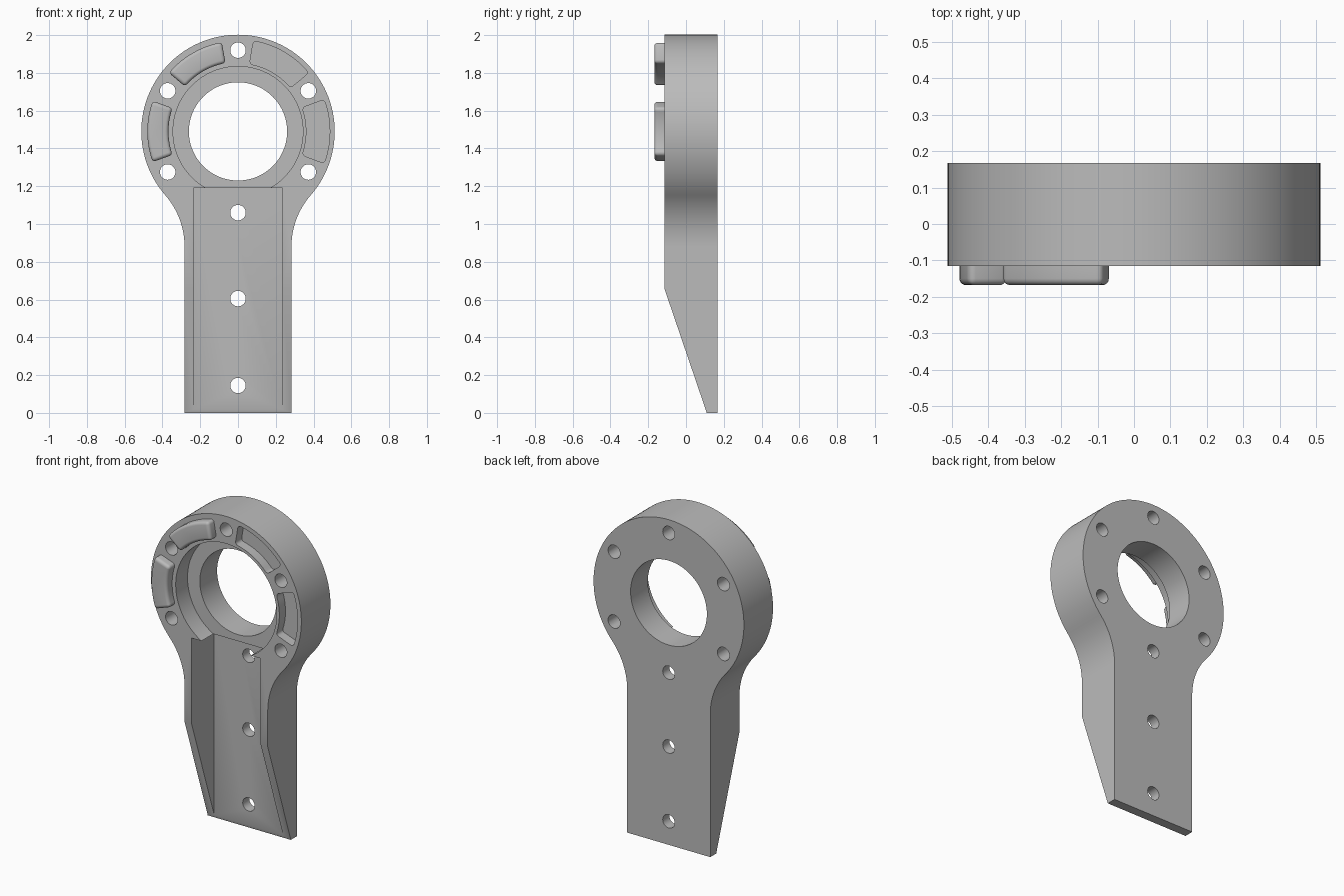
import bpy, bmesh
from math import sin, cos, radians, atan2, hypot, pi
from mathutils import Vector

if "Cube" in bpy.data.objects:
    bpy.data.objects.remove(bpy.data.objects["Cube"])

FRONT, BACK = -0.115, 0.168
RING_Z, RING_R = 1.49, 0.512
HALF_W, NECK_Z = 0.283, 0.88

grey = bpy.data.materials.new("plain grey")
grey.use_nodes = True
grey.diffuse_color = (0.5, 0.5, 0.5, 1)
grey.node_tree.nodes["Principled BSDF"].inputs["Base Color"].default_value = (0.5, 0.5, 0.5, 1)


def arc(cx, cz, r, a0, a1, n):
    return [(cx + r * cos(a0 + (a1 - a0) * i / n), cz + r * sin(a0 + (a1 - a0) * i / n))
            for i in range(n + 1)]


def prism(points, y0, y1):
    """Extrude an x-z outline from y0 to y1."""
    bm = bmesh.new()
    face = bm.faces.new([bm.verts.new((x, y0, z)) for x, z in points])
    new = bmesh.ops.extrude_face_region(bm, geom=[face])["geom"]
    moved = [v for v in new if isinstance(v, bmesh.types.BMVert)]
    bmesh.ops.translate(bm, vec=(0, y1 - y0, 0), verts=moved)
    bmesh.ops.recalc_face_normals(bm, faces=bm.faces)
    return bm


def finish(bm, name):
    mesh = bpy.data.meshes.new(name)
    bm.to_mesh(mesh)
    bm.free()
    mesh.materials.append(grey)
    ob = bpy.data.objects.new(name, mesh)
    bpy.context.collection.objects.link(ob)
    return ob


def activate(ob):
    bpy.ops.object.select_all(action="DESELECT")
    ob.select_set(True)
    bpy.context.view_layer.objects.active = ob


def cut(ob, bm):
    cutter = finish(bm, "cutter")
    cutter.hide_render = True
    mod = ob.modifiers.new("cut", "BOOLEAN")
    mod.operation, mod.solver, mod.object = "DIFFERENCE", "EXACT", cutter
    activate(ob)
    bpy.ops.object.modifier_apply(modifier=mod.name)
    bpy.data.objects.remove(cutter)


def disc(x, z, r, y0, y1, n):
    return prism(arc(x, z, r, 0, 2 * pi, n)[:-1], y0, y1)


def segment(angle, r0, r1, half, y0, y1, radius, round_front):
    """Curved block around the ring with rounded corners."""
    a, h = radians(angle), radians(half)
    pts = arc(0, RING_Z, r1, a - h, a + h, 14) + arc(0, RING_Z, r0, a + h, a - h, 14)
    bm = prism(pts, y0, y1)
    edges = []
    for e in bm.edges:
        p, q = e.verts[0].co, e.verts[1].co
        corner = abs(p.y - q.y) > 0.01 and e.calc_face_angle() > 0.6
        rim = round_front and max(p.y, q.y) < y0 + 0.001
        if corner or rim:
            edges.append(e)
    bmesh.ops.bevel(bm, geom=edges, offset=radius, segments=4, profile=0.5,
                    affect="EDGES", clamp_overlap=True)
    return bm


# Body outline: round head, concave neck fillets, straight shank
drop = RING_Z - NECK_Z
neck_r = (HALF_W ** 2 + drop ** 2 - RING_R ** 2) / (2 * (RING_R - HALF_W))
neck_x = HALF_W + neck_r
touch = atan2(-drop, neck_x)
half = [(HALF_W, 0)]
half += arc(neck_x, NECK_Z, neck_r, pi, pi + touch, 16)
half += arc(0, RING_Z, RING_R, touch, pi / 2, 50)[1:]
outline = half + [(-x, z) for x, z in reversed(half[:-1])]
bm = prism(outline, FRONT, BACK)

# Sloped front of the shank
low, high = Vector((0, 0.11, 0)), Vector((0, FRONT, 0.66))
slope = high - low
bmesh.ops.bisect_plane(bm, geom=bm.verts[:] + bm.edges[:] + bm.faces[:], dist=1e-5,
                       plane_co=low, plane_no=(0, -slope.z, slope.y), clear_outer=True)
bmesh.ops.holes_fill(bm, edges=[e for e in bm.edges if e.is_boundary])
bmesh.ops.recalc_face_normals(bm, faces=bm.faces)
body = finish(bm, "bracket_body")

# Channel, counterbore and main bore
cut(body, prism([(-0.235, -0.1), (0.235, -0.1), (0.235, 1.19), (-0.235, 1.19)], -0.5, 0.104))
cut(body, disc(0, RING_Z, 0.344, -0.5, 0, 96))
cut(body, disc(0, RING_Z, 0.26, -0.5, 0.5, 96))

# Bolt holes around the head and down the shank
holes = [(0.43 * cos(radians(a)), RING_Z + 0.43 * sin(radians(a))) for a in range(30, 390, 60)]
for x, z in holes + [(0, 0.605), (0, 0.145)]:
    cut(body, disc(x, z, 0.041, -0.5, 0.5, 32))

# Sockets on the left of the head
for angle in (0, 60):
    cut(body, segment(angle, 0.362, 0.486, 20.3, FRONT - 0.1, FRONT + 0.06, 0.025, False))

# Raised keys on the right of the head
parts = [body]
for name, angle in (("lower_key", 180), ("upper_key", 120)):
    parts.append(finish(segment(angle, 0.368, 0.48, 19.7, -0.168, FRONT + 0.01, 0.024, True), name))

for ob in parts:
    activate(ob)
    bpy.ops.object.shade_smooth_by_angle(angle=radians(30))
